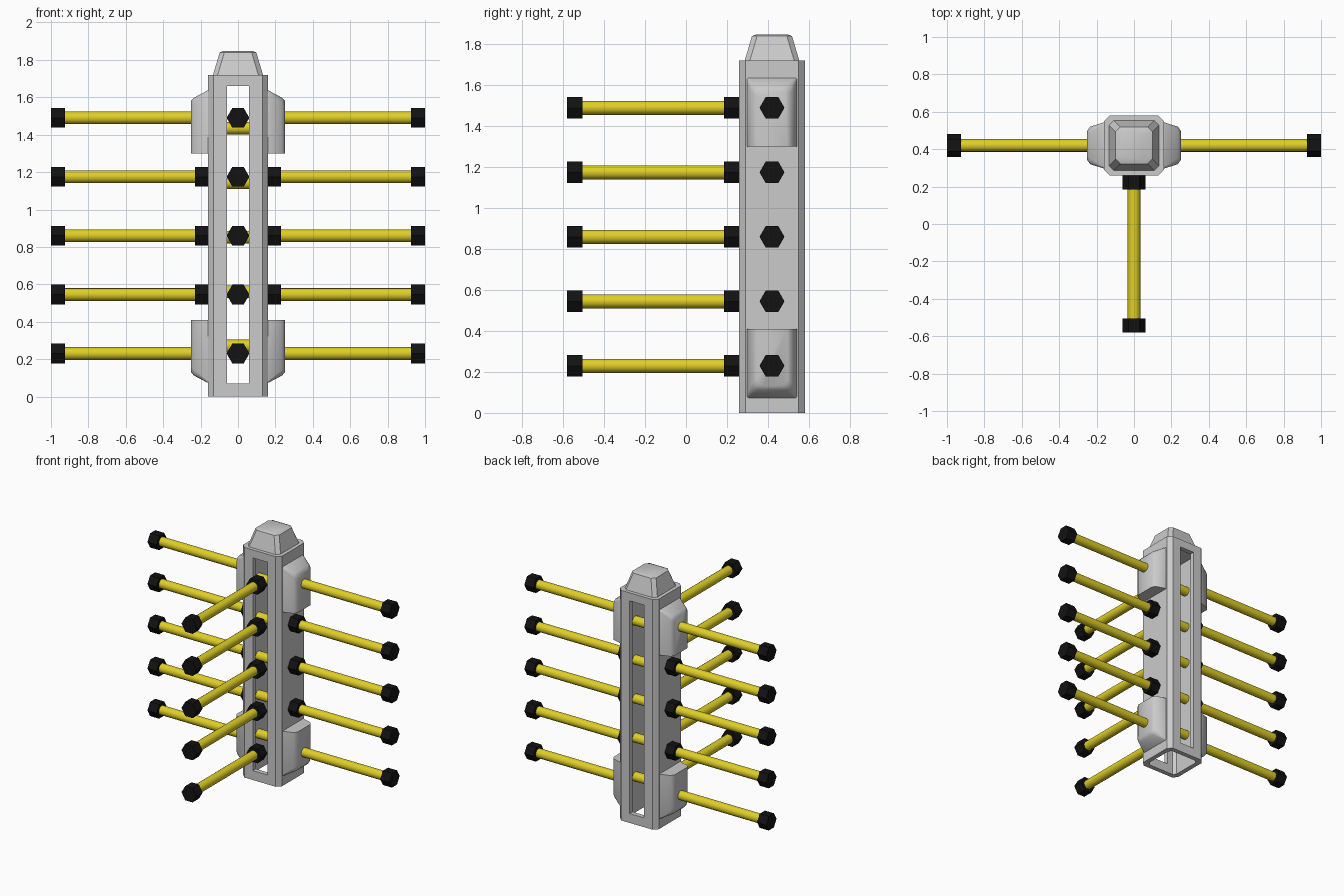
import bpy, bmesh
from math import radians, pi
from mathutils import Matrix, Vector

if "Cube" in bpy.data.objects:
    bpy.data.objects.remove(bpy.data.objects["Cube"])

CY = 0.42                                   # column centre in y
LEVELS = [0.23, 0.545, 0.86, 1.175, 1.49]   # rod heights
INNER = [0.27, 0.56, 0.852, 1.143, 1.435]   # cross bars inside the column


def material(name, rgb):
    m = bpy.data.materials.new(name)
    m.diffuse_color = (*rgb, 1)
    m.use_nodes = True
    m.node_tree.nodes["Principled BSDF"].inputs["Base Color"].default_value = m.diffuse_color
    return m


YELLOW = material("yellow", (0.74, 0.62, 0.02))
BLACK = material("black", (0.006, 0.006, 0.006))


def finish(bm, name, mat=None, smooth=0):
    bmesh.ops.recalc_face_normals(bm, faces=bm.faces)
    me = bpy.data.meshes.new(name)
    bm.to_mesh(me)
    bm.free()
    ob = bpy.data.objects.new(name, me)
    bpy.context.collection.objects.link(ob)
    if mat:
        me.materials.append(mat)
    if smooth:
        bpy.ops.object.select_all(action='DESELECT')
        ob.select_set(True)
        bpy.context.view_layer.objects.active = ob
        bpy.ops.object.shade_smooth_by_angle(angle=radians(smooth))
    return ob


def loft(sections):
    """Closed solid through a list of equal-length point rings."""
    bm = bmesh.new()
    rings = [[bm.verts.new(p) for p in s] for s in sections]
    n = len(rings[0])
    for a, b in zip(rings, rings[1:]):
        for i in range(n):
            bm.faces.new((a[i], a[(i + 1) % n], b[(i + 1) % n], b[i]))
    bm.faces.new(rings[0])
    bm.faces.new(rings[-1])
    return bm


def octagon(h, c, z):
    k = h - c
    pts = [(h, -k), (h, k), (k, h), (-k, h), (-h, k), (-h, -k), (-k, -h), (k, -h)]
    return [(x, CY + y, z) for x, y in pts]


def bar(name, start, end, radius, sides, mat, smooth=0):
    a, b = Vector(start), Vector(end)
    d = b - a
    bm = bmesh.new()
    bmesh.ops.create_cone(bm, cap_ends=True, segments=sides, radius1=radius,
                          radius2=radius, depth=d.length)
    turn = (Matrix.Rotation(pi / 2, 4, 'X') if abs(d.y) > abs(d.x) else
            Matrix.Rotation(pi / 2, 4, 'Y'))
    # hexagon points lie sideways
    spin = Matrix.Rotation(pi / 2, 4, 'Z')
    if abs(d.y) > abs(d.x):
        m = turn @ spin if sides == 6 else turn
    else:
        m = turn if sides == 6 else turn @ spin
    bmesh.ops.transform(bm, matrix=Matrix.Translation((a + b) / 2) @ m, verts=bm.verts)
    ob = finish(bm, name, mat, smooth)
    return ob


# Hollow column with a slot through front and back
column = finish(loft([octagon(0.16, 0.03, 0), octagon(0.16, 0.03, 1.72)]), "column")
hollow = finish(loft([octagon(0.125, 0.02, -0.1), octagon(0.125, 0.02, 1.68)]), "hollow_cutter")
slot = finish(loft([[(-0.06, y, 0.07), (0.06, y, 0.07), (0.06, y, 1.66), (-0.06, y, 1.66)]
                    for y in (0.1, 0.8)]), "slot_cutter")
for cutter in (hollow, slot):
    mod = column.modifiers.new("cut", 'BOOLEAN')
    mod.operation = 'DIFFERENCE'
    mod.solver = 'EXACT'
    mod.object = cutter
bpy.context.view_layer.objects.active = column
for mod in list(column.modifiers):
    bpy.ops.object.modifier_apply(modifier=mod.name)
for cutter in (hollow, slot):
    bpy.data.objects.remove(cutter)

# Tapered top cap
finish(loft([octagon(0.135, 0.025, 1.715), octagon(0.098, 0.025, 1.84),
             octagon(0.08, 0.02, 1.847)]), "top_cap", None, 35)

# Side pads, flat end towards the column middle, sloped at the outer end
for side in (-1, 1):
    for label, flip in (("lower", False), ("upper", True)):
        def pz(z):
            return 1.71 - z if flip else z
        secs = []
        for x, w, z0, c in ((0.15, 0.122, 0.07, 0.004), (0.165, 0.122, 0.075, 0.012),
                            (0.235, 0.1, 0.112, 0.03), (0.252, 0.075, 0.13, 0.035)):
            top = 0.41
            secs.append([(side * x, CY + y, pz(z)) for y, z in (
                (-w, top), (w, top), (w, z0 + c), (w - c * .3, z0 + c * .3),
                (w - c, z0), (c - w, z0), (c * .3 - w, z0 + c * .3), (-w, z0 + c))])
        finish(loft(secs), label + ("_right_pad" if side > 0 else "_left_pad"), None, 40)

# Rods with hexagonal black ends on the left, right and front
for i, z in enumerate(LEVELS, 1):
    for name, origin, d, near, far in (
            ("left", (0, CY), (-1, 0), 0.155, 1.0),
            ("right", (0, CY), (1, 0), 0.155, 1.0),
            ("front", (0, CY), (0, -1), 0.16, 1.0)):
        def at(t):
            return (origin[0] + d[0] * t, origin[1] + d[1] * t, z)
        bar(f"{name}_rod_{i}", at(near + 0.02), at(far - 0.03), 0.034, 16, YELLOW, 40)
        bar(f"{name}_inner_nut_{i}", at(near), at(near + 0.075), 0.061, 6, BLACK)
        bar(f"{name}_end_nut_{i}", at(far - 0.075), at(far), 0.061, 6, BLACK)

# Cross bars inside the column
for i, z in enumerate(INNER, 1):
    bar(f"inner_cross_bar_{i}", (-0.128, CY, z), (0.128, CY, z), 0.034, 16, YELLOW, 40)
